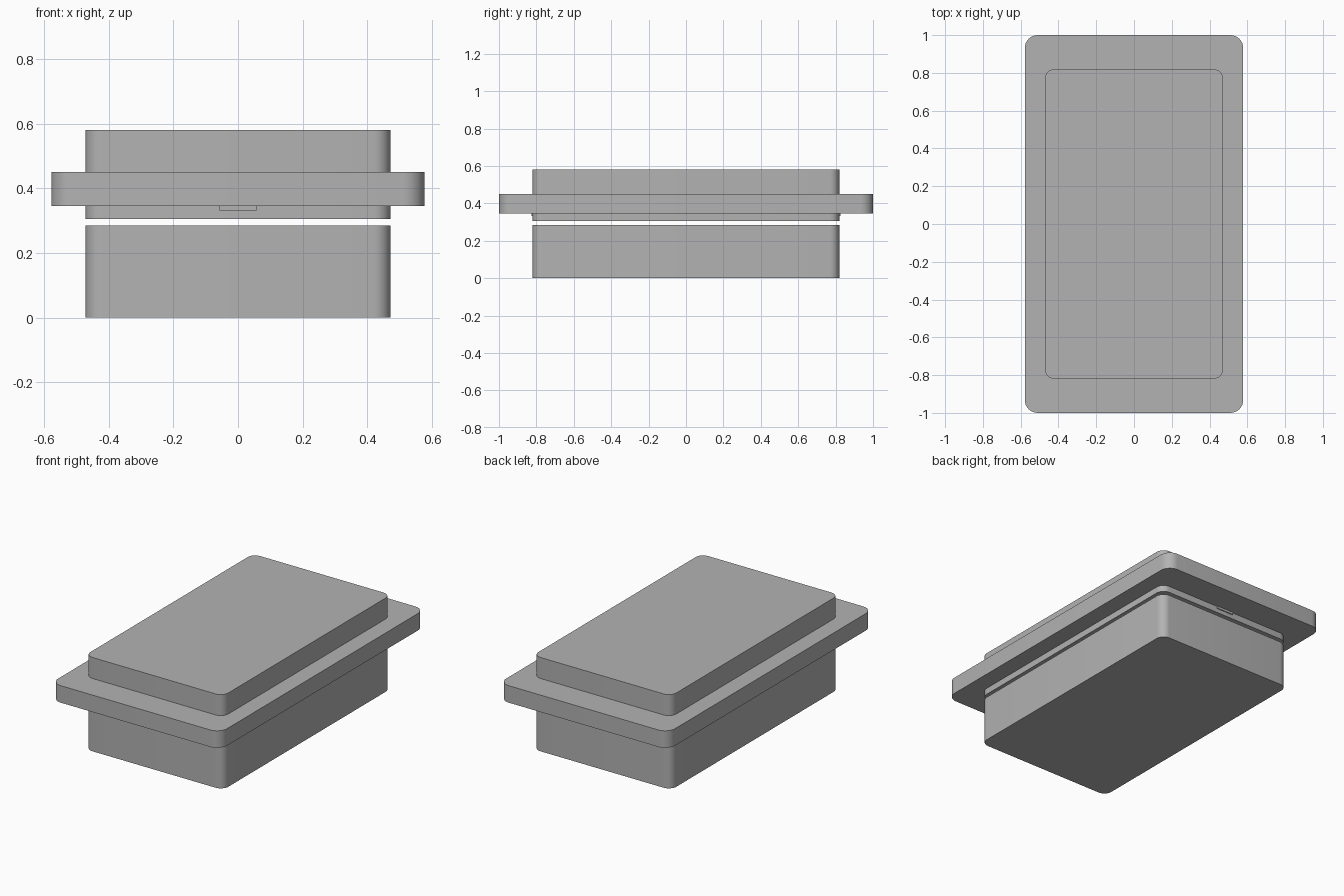
import bpy, bmesh, math

if "Cube" in bpy.data.objects:
    bpy.data.objects.remove(bpy.data.objects["Cube"])

grey = bpy.data.materials.new("plain_grey")
grey.diffuse_color = (0.45, 0.45, 0.45, 1)
grey.use_nodes = True
grey.node_tree.nodes["Principled BSDF"].inputs["Base Color"].default_value = grey.diffuse_color


def rounded_slab(name, hx, hy, z0, z1, r, steps=8):
    """Upright prism with a rounded-rectangle outline."""
    bm = bmesh.new()
    pts = []
    for k, (sx, sy) in enumerate([(1, 1), (-1, 1), (-1, -1), (1, -1)]):
        for i in range(steps + 1):
            a = math.pi / 2 * (k + i / steps)
            pts.append((sx * (hx - r) + r * math.cos(a),
                        sy * (hy - r) + r * math.sin(a)))
    face = bm.faces.new([bm.verts.new((x, y, z0)) for x, y in pts])
    top = bmesh.ops.extrude_face_region(bm, geom=[face])["geom"]
    bmesh.ops.translate(bm, vec=(0, 0, z1 - z0),
                        verts=[v for v in top if isinstance(v, bmesh.types.BMVert)])
    bmesh.ops.recalc_face_normals(bm, faces=bm.faces)
    me = bpy.data.meshes.new(name)
    bm.to_mesh(me)
    bm.free()
    ob = bpy.data.objects.new(name, me)
    bpy.context.collection.objects.link(ob)
    me.materials.append(grey)
    bpy.ops.object.select_all(action='DESELECT')
    ob.select_set(True)
    bpy.context.view_layer.objects.active = ob
    bpy.ops.object.shade_smooth_by_angle(angle=math.radians(35))
    return ob


# Lower box, separated by a thin gap from the upper body
rounded_slab("lower_box", 0.472, 0.82, 0.0, 0.285, 0.052)
rounded_slab("upper_body", 0.472, 0.82, 0.305, 0.58, 0.052)
# Wide flange around the upper body
rounded_slab("flange", 0.578, 1.0, 0.345, 0.45, 0.068)

# Small catch under the flange at each end
for side, y in (("front", -0.82), ("back", 0.82)):
    bpy.ops.mesh.primitive_cube_add(size=1, location=(0, y, 0.339))
    tab = bpy.context.object
    tab.name = side + "_catch"
    tab.scale = (0.115, 0.012, 0.016)
    tab.data.materials.append(grey)
